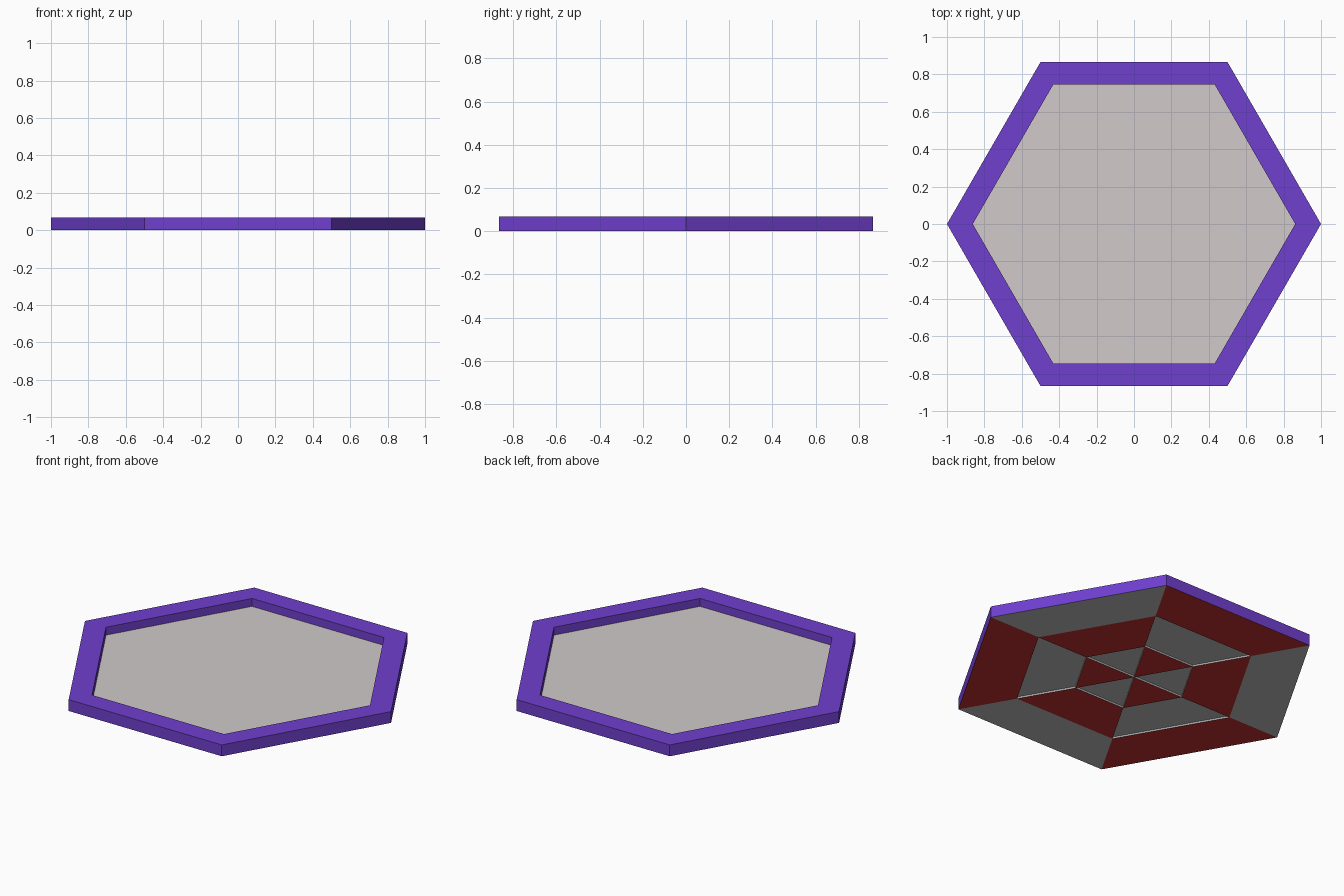
import bpy, bmesh
from math import cos, sin, radians

if "Cube" in bpy.data.objects:
    bpy.data.objects.remove(bpy.data.objects["Cube"])

H, FLOOR, RECESS = 0.067, 0.02, 0.01   # rim top, panel top, tile recess depth
R_IN = 0.862


def pt(r, k, z):
    a = radians(60 * k)
    return (r * cos(a), r * sin(a), z)


def material(name, color):
    m = bpy.data.materials.new(name)
    m.diffuse_color = color
    m.use_nodes = True
    m.node_tree.nodes["Principled BSDF"].inputs["Base Color"].default_value = m.diffuse_color
    return m


def make(name, faces, mats):
    """faces: list of (points, material index)"""
    bm = bmesh.new()
    for pts, mi in faces:
        bm.faces.new([bm.verts.new(p) for p in pts]).material_index = mi
    bmesh.ops.remove_doubles(bm, verts=bm.verts, dist=1e-5)
    me = bpy.data.meshes.new(name)
    bm.to_mesh(me)
    bm.free()
    for m in mats:
        me.materials.append(m)
    ob = bpy.data.objects.new(name, me)
    bpy.context.collection.objects.link(ob)
    return ob


blue = material("blue", (0.16, 0.05, 0.62, 1))
grey = material("grey", (0.5, 0.5, 0.5, 1))
red = material("red", (0.55, 0.03, 0.03, 1))
glass = material("panel", (0.64, 0.59, 0.59, 0.9))

# hexagonal rim: outer wall, flat top, inner wall
profile = [(1, 0), (1, H), (R_IN, H), (R_IN, FLOOR)]
rim = []
for k in range(6):
    for (r0, z0), (r1, z1) in zip(profile, profile[1:]):
        rim.append(([pt(r0, k, z0), pt(r0, k + 1, z0),
                     pt(r1, k + 1, z1), pt(r1, k, z1)], 0))
make("rim", rim, [blue])

# flat panel inside the rim
make("panel", [([pt(R_IN, k, FLOOR) for k in range(6)], 0)], [glass])

# chequered underside, inner grey tiles recessed
tiles = []
for ring in range(3):
    a, b = ring / 3, (ring + 1) / 3
    for k in range(6):
        is_grey = (k + ring) % 2 == 0
        z = RECESS if is_grey and ring < 2 else 0
        corners = [(a, k), (a, k + 1), (b, k + 1), (b, k)]
        if ring == 0:
            corners = corners[1:]
        tiles.append(([pt(r, j, z) for r, j in corners], 0 if is_grey else 1))
        if z:  # recess walls
            for p, q in zip(corners, corners[1:] + corners[:1]):
                tiles.append(([pt(*p, z), pt(*p, 0), pt(*q, 0), pt(*q, z)], 0))
make("base_tiles", tiles, [grey, red])
